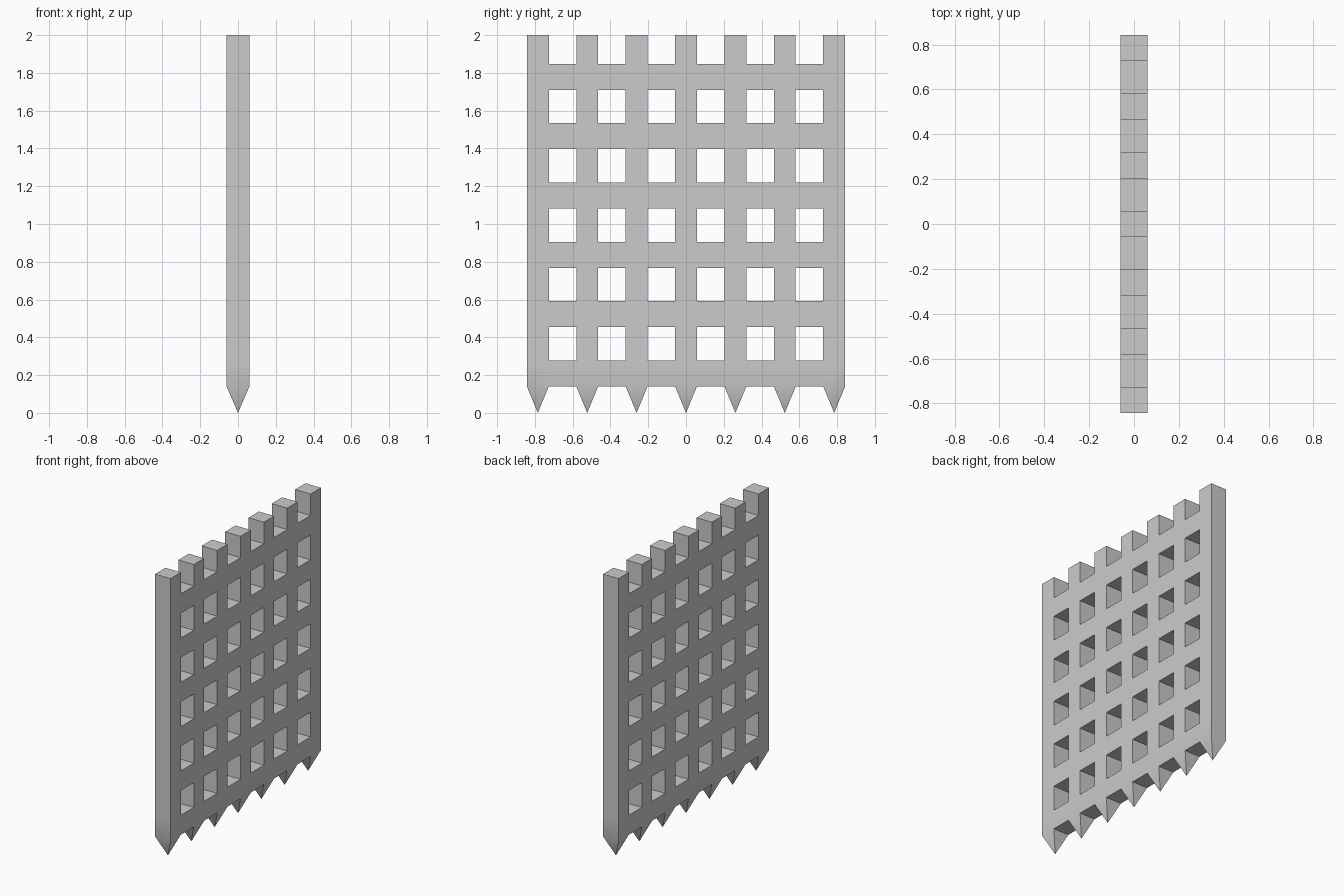
import bpy, bmesh

if "Cube" in bpy.data.objects:
    bpy.data.objects.remove(bpy.data.objects["Cube"])

HALF_T = 0.0605                 # half thickness along x
BAR_W, BAR_STEP, BARS = 0.116, 0.2615, 7
RAIL_H, RAIL_STEP, RAILS = 0.138, 0.314, 6
BASE, TOP, TIP = 0.14, 2.0, 0.0

# Grid lines at the edges of every upright bar and cross rail
ys = []
for i in range(BARS):
    c = (i - (BARS - 1) / 2) * BAR_STEP
    ys += [c - BAR_W / 2, c + BAR_W / 2]
zs = []
for i in range(RAILS):
    z = BASE + i * RAIL_STEP
    zs += [z, z + RAIL_H]
zs.append(TOP)

# Flat lattice: fill the cells that lie on a bar or on a rail
bm = bmesh.new()
grid = [[bm.verts.new((-HALF_T, y, z)) for z in zs] for y in ys]
for i in range(len(ys) - 1):
    for j in range(len(zs) - 1):
        if i % 2 == 0 or j % 2 == 0:
            bm.faces.new((grid[i][j], grid[i + 1][j], grid[i + 1][j + 1], grid[i][j + 1]))

# Give the lattice its thickness
ext = bmesh.ops.extrude_face_region(bm, geom=bm.faces[:], use_keep_orig=True)
new_verts = [g for g in ext["geom"] if isinstance(g, bmesh.types.BMVert)]
bmesh.ops.translate(bm, vec=(2 * HALF_T, 0, 0), verts=new_verts)
bmesh.ops.recalc_face_normals(bm, faces=bm.faces[:])

# Pyramid spike under each upright bar
feet = [f for f in bm.faces
        if all(abs(v.co.z - BASE) < 1e-4 for v in f.verts)
        and max(v.co.y for v in f.verts) - min(v.co.y for v in f.verts) < 0.13]
foot_bars = [f for f in feet]
for v in bmesh.ops.poke(bm, faces=foot_bars)["verts"]:
    v.co.z = TIP
bmesh.ops.recalc_face_normals(bm, faces=bm.faces[:])

mesh = bpy.data.meshes.new("gate_lattice")
bm.to_mesh(mesh)
bm.free()
gate = bpy.data.objects.new("gate_lattice", mesh)
bpy.context.collection.objects.link(gate)

# Soft blend from bars into spikes, sharp edges elsewhere
bpy.context.view_layer.objects.active = gate
gate.select_set(True)
bpy.ops.object.shade_smooth_by_angle()
